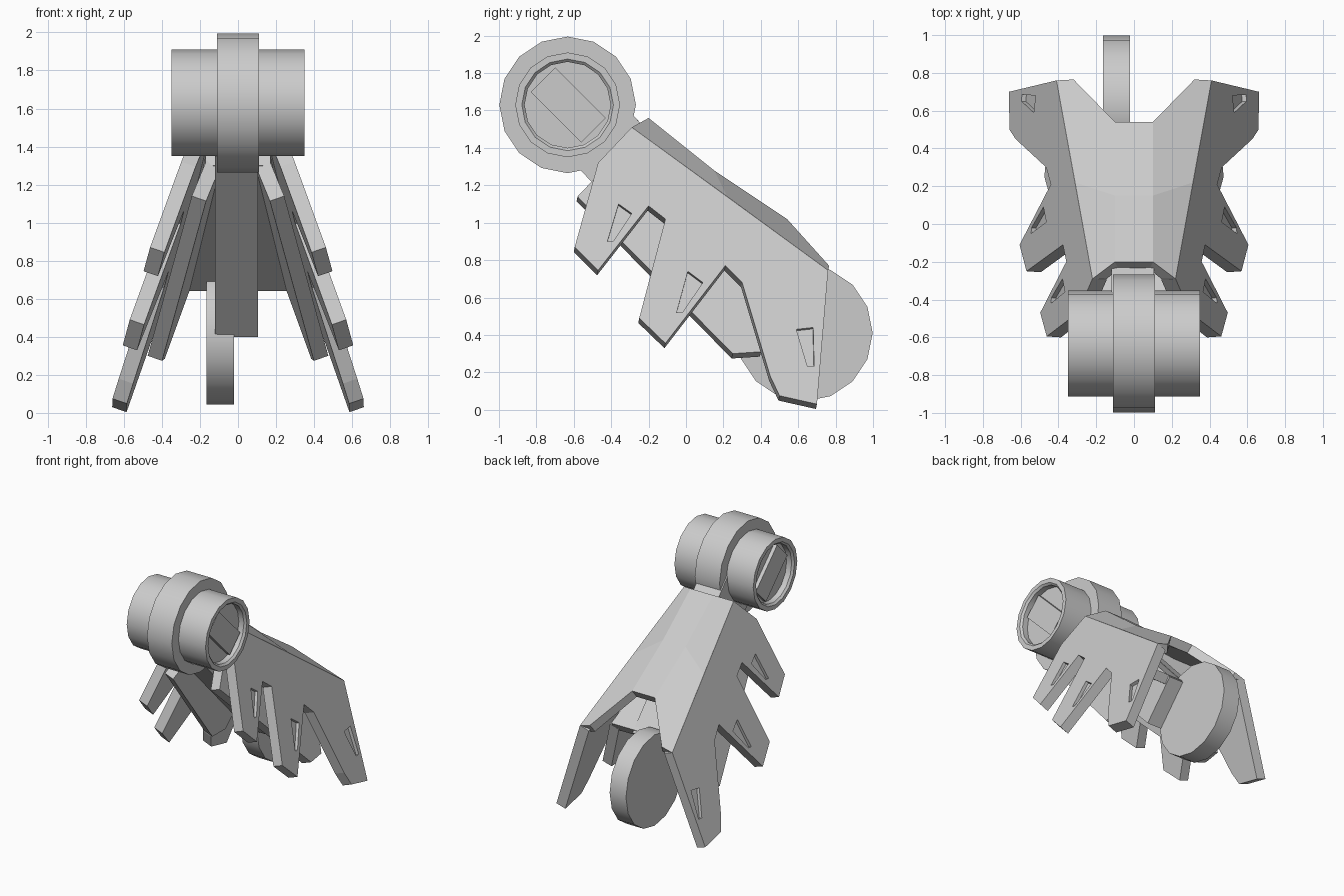
import bpy, bmesh
from math import cos, sin, pi, radians
from mathutils import Vector

if "Cube" in bpy.data.objects:
    bpy.data.objects.remove(bpy.data.objects["Cube"])

NORMAL = Vector((1, 0.07, 0.345)).normalized()   # outward normal of the splayed side panel


def make(name, bm, smooth=False):
    bmesh.ops.recalc_face_normals(bm, faces=bm.faces)
    me = bpy.data.meshes.new(name)
    bm.to_mesh(me)
    bm.free()
    ob = bpy.data.objects.new(name, me)
    bpy.context.collection.objects.link(ob)
    bpy.ops.object.select_all(action='DESELECT')
    ob.select_set(True)
    bpy.context.view_layer.objects.active = ob
    if smooth:
        bpy.ops.object.shade_smooth_by_angle(angle=radians(35))
    return ob


def prism(bm, pts, offset):
    """Closed solid from a loop of 3D points and an extrusion vector."""
    a = [bm.verts.new(p) for p in pts]
    b = [bm.verts.new(Vector(p) + offset) for p in pts]
    bm.faces.new(a)
    bm.faces.new(b[::-1])
    for i in range(len(a)):
        j = (i + 1) % len(a)
        bm.faces.new((a[i], a[j], b[j], b[i]))


def lathe(name, profile, y, z, n=16):
    """Revolve (x, radius) pairs about the x direction and cap both ends."""
    bm = bmesh.new()
    rings = [[bm.verts.new((x, y + r * cos(2 * pi * i / n), z + r * sin(2 * pi * i / n)))
              for i in range(n)] for x, r in profile]
    for a, b in zip(rings, rings[1:]):
        for i in range(n):
            j = (i + 1) % n
            bm.faces.new((a[i], a[j], b[j], b[i]))
    bm.faces.new(rings[0])
    bm.faces.new(rings[-1])
    return make(name, bm, True)


def on_panel(y, z, shift=0.0):
    return Vector((0.22 - 0.345 * (z - 1.51) - 0.07 * (y + 0.29) + shift, y, z))


def mirror(ob):
    ob.modifiers.new("Mirror", 'MIRROR').use_clip = True


# Front hub with recessed ends, and the thin rear disc
half = [(0.29, 0.23), (0.335, 0.23), (0.35, 0.245), (0.35, 0.28), (0.11, 0.28), (0.11, 0.365)]
lathe("front_hub", [(-x, r) for x, r in half] + half[::-1], -0.633, 1.63)
lathe("rear_disc", [(-0.165, 0.365), (-0.02, 0.365)], 0.633, 0.41)

# Diagonal bars inside the hub ends
bm = bmesh.new()
bar = [(-0.83, 1.70), (-0.56, 1.43), (-0.43, 1.56), (-0.70, 1.83)]
prism(bm, [(0.28, y, z) for y, z in bar], Vector((0.04, 0, 0)))
mirror(make("hub_bars", bm))

# Centre arm joining the hub to the disc, with a longer tongue beside the disc
bm = bmesh.new()
for x, w, end in ((-0.11, 0.215, 0.0), (-0.12, 0.10, 0.05)):
    arm = [(-0.65, 1.37), (0.28 + end, 0.40 - end), (0.53 + end, 0.68 - end), (-0.36, 1.66)]
    prism(bm, [(x, y, z) for y, z in arm], Vector((w, 0, 0)))
make("centre_arm", bm)

# Splayed side panels with three fingers
outline = [(-0.29, 1.51), (0.76, 0.745), (0.70, 0.03), (0.50, 0.075), (0.45, 0.18), (0.30, 0.68),
           (0.21, 0.77), (-0.11, 0.355), (-0.25, 0.49), (-0.11, 1.02), (-0.20, 1.09),
           (-0.47, 0.745), (-0.595, 0.87), (-0.47, 1.32)]
bm = bmesh.new()
prism(bm, [on_panel(*p) for p in outline], NORMAL * -0.08)
panel = make("side_panels", bm)

# Tapered slots cut into the fingers
slots = [[(-0.36, 1.10), (-0.29, 1.05), (-0.39, 0.90), (-0.42, 0.90)],
         [(0.01, 0.74), (0.09, 0.68), (-0.02, 0.52), (-0.05, 0.52)],
         [(0.59, 0.43), (0.68, 0.44), (0.685, 0.23), (0.65, 0.23)]]
bm = bmesh.new()
for s in slots:
    prism(bm, [on_panel(*p) - NORMAL * 0.025 for p in s], NORMAL * 0.1)
cutter = make("slot_cutter", bm)
cutter.hide_render = True
cut = panel.modifiers.new("Slots", 'BOOLEAN')
cut.operation, cut.object, cut.solver = 'DIFFERENCE', cutter, 'EXACT'
bpy.context.view_layer.objects.active = panel
bpy.ops.object.modifier_apply(modifier=cut.name)
bpy.data.objects.remove(cutter)
mirror(panel)

# Roof: flat centre strip and sloping strips down to the panel folds
bm = bmesh.new()
front = [(0, -0.20, 1.56), (0.10, -0.20, 1.56), on_panel(-0.29, 1.51)]
mid = [(0, 0.15, 1.28), (0.10, 0.15, 1.28), on_panel(0.22, 1.14)]
rear = [(0, 0.54, 1.02), (0.10, 0.54, 1.02), (0.32, 0.765, 0.77), on_panel(0.76, 0.745)]
f, m, r = [[bm.verts.new(p) for p in row] for row in (front, mid, rear)]
for loop in ((f[0], f[1], m[1], m[0]), (f[1], f[2], m[2], m[1]),
             (m[0], m[1], r[1], r[0]), (m[1], m[2], r[3], r[2], r[1])):
    bm.faces.new(loop)
roof = make("roof", bm)
if roof.data.polygons[0].normal.z < 0:
    roof.data.flip_normals()
mirror(roof)
solid = roof.modifiers.new("Thickness", 'SOLIDIFY')
solid.thickness, solid.offset = 0.07, -1

# Inner lining: side fins set inside the panels
bm = bmesh.new()
fin = [(-0.40, 1.33), (-0.58, 1.14), (0.25, 0.30), (0.40, 0.31), (0.50, 0.68)]
prism(bm, [on_panel(y, z, -0.125) for y, z in fin], NORMAL * -0.08)
mirror(make("inner_fins", bm))

# Inner lining: plate under the roof
bm = bmesh.new()
prism(bm, [(-0.17, -0.42, 1.30), (0.17, -0.42, 1.30), (0.30, 0.48, 0.64), (-0.30, 0.48, 0.64)],
      Vector((0, 0.04, 0.06)))
make("inner_plate", bm)
